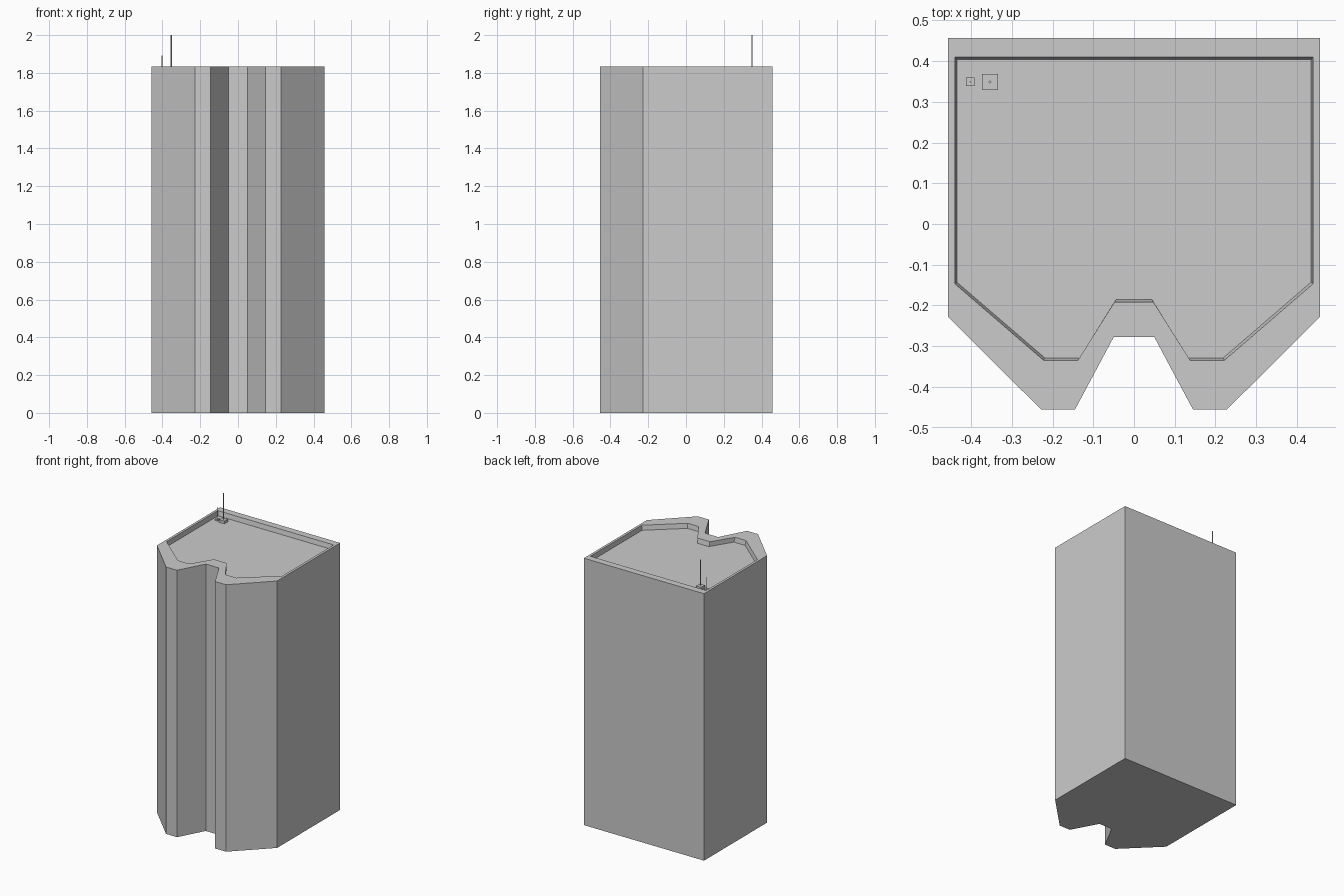
import bpy, bmesh

if "Cube" in bpy.data.objects:
    bpy.data.objects.remove(bpy.data.objects["Cube"])

TOP, ROOF = 1.835, 1.803


def mirrored(half):
    """Full loop from the right-hand half, back to front notch."""
    return half + [(-x, y) for x, y in reversed(half)]


outer = mirrored([(0.457, 0.457), (0.457, -0.228), (0.228, -0.456),
                  (0.145, -0.456), (0.05, -0.278)])
rim = mirrored([(0.440, 0.410), (0.440, -0.147), (0.222, -0.335),
                (0.138, -0.335), (0.048, -0.192)])
floor = mirrored([(0.435, 0.404), (0.435, -0.143), (0.219, -0.329),
                  (0.134, -0.329), (0.044, -0.185)])


def lofted(name, layers):
    """Closed solid through a stack of matching (loop, z) layers."""
    bm = bmesh.new()
    rings = [[bm.verts.new((x, y, z)) for x, y in loop] for loop, z in layers]
    n = len(rings[0])
    for a, b in zip(rings, rings[1:]):
        for i in range(n):
            j = (i + 1) % n
            bm.faces.new((a[i], a[j], b[j], b[i]))
    bm.faces.new(rings[0])
    bm.faces.new(rings[-1])
    bmesh.ops.recalc_face_normals(bm, faces=bm.faces)
    me = bpy.data.meshes.new(name)
    bm.to_mesh(me)
    bm.free()
    ob = bpy.data.objects.new(name, me)
    bpy.context.collection.objects.link(ob)
    return ob


def antenna(name, x, y, base, radius, tip):
    # square foot on the roof
    h = base * 0.5
    bpy.ops.mesh.primitive_cube_add(size=1, location=(x, y, ROOF + h / 2))
    foot = bpy.context.object
    foot.name = name + "_foot"
    foot.scale = (base, base, h)
    # mast
    length = tip - ROOF
    bpy.ops.mesh.primitive_cylinder_add(vertices=8, radius=radius, depth=length,
                                        location=(x, y, ROOF + length / 2))
    bpy.context.object.name = name + "_mast"


# tower with notched front and recessed roof behind a parapet
lofted("tower_body", [(outer, 0), (outer, TOP), (rim, TOP), (floor, ROOF)])

# rooftop antennas
antenna("tall_antenna", -0.354, 0.349, 0.039, 0.0035, 2.0)
antenna("short_antenna", -0.402, 0.349, 0.021, 0.0018, 1.892)
